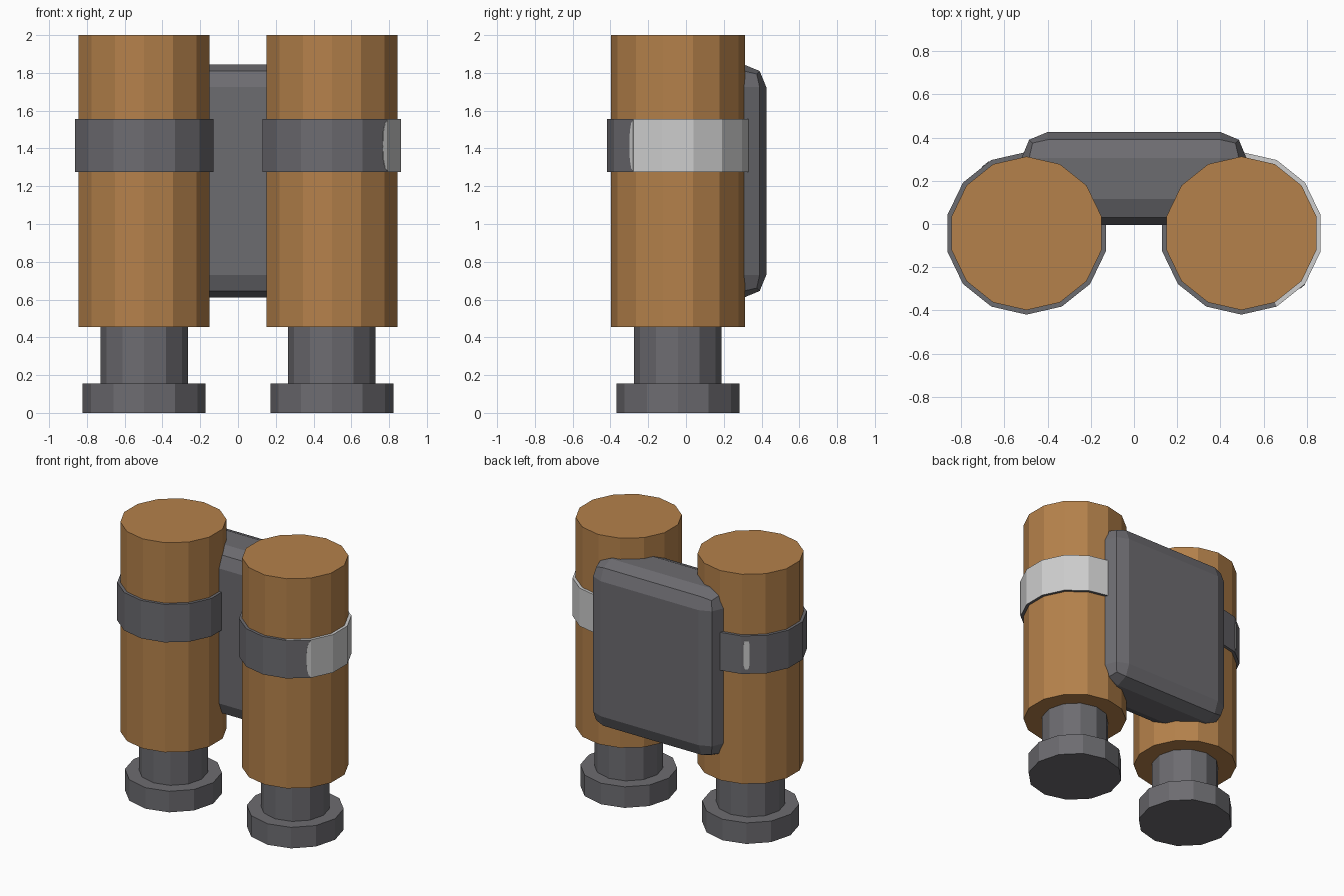
import bpy, bmesh, math
from mathutils import Vector

if "Cube" in bpy.data.objects:
    bpy.data.objects.remove(bpy.data.objects["Cube"])

CX, CY = 0.497, -0.043      # barrel axis
BAND_R, BAND_Z0, BAND_Z1 = 0.376, 1.275, 1.555


def material(name, rgb):
    m = bpy.data.materials.new(name)
    m.diffuse_color = (*rgb, 1)
    m.use_nodes = True
    m.node_tree.nodes["Principled BSDF"].inputs["Base Color"].default_value = m.diffuse_color
    return m


BROWN = material("tan_brown", (0.46, 0.22, 0.07))
GREY = material("dark_grey", (0.152, 0.149, 0.163))
LIGHT = material("light_grey", (0.61, 0.61, 0.61))


def finish(name, bm, *mats):
    bmesh.ops.recalc_face_normals(bm, faces=bm.faces[:])
    me = bpy.data.meshes.new(name)
    bm.to_mesh(me)
    bm.free()
    for m in mats:
        me.materials.append(m)
    ob = bpy.data.objects.new(name, me)
    bpy.context.collection.objects.link(ob)
    return ob


def rim(cx, r, n, k, z):
    a = math.pi / 2 + math.tau * k / n
    return Vector((cx + r * math.cos(a), CY + r * math.sin(a), z))


def prism(name, cx, r, n, z0, z1, mat):
    bm = bmesh.new()
    lo = [bm.verts.new(rim(cx, r, n, k, z0)) for k in range(n)]
    hi = [bm.verts.new(rim(cx, r, n, k, z1)) for k in range(n)]
    bm.faces.new(lo)
    bm.faces.new(hi)
    for k in range(n):
        j = (k + 1) % n
        bm.faces.new((lo[k], lo[j], hi[j], hi[k]))
    return finish(name, bm, mat)


def band(name, cx, light_sides, light_top):
    # closed ring; its inner wall is hidden inside the barrel
    bm = bmesh.new()
    section = [(BAND_R, BAND_Z0), (BAND_R, BAND_Z1), (0.33, BAND_Z1), (0.33, BAND_Z0)]
    loops = [[bm.verts.new(rim(cx, r, 14, k, z)) for k in range(14)] for r, z in section]
    for k in range(14):
        j = (k + 1) % 14
        for s in range(4):
            a, b = loops[s], loops[(s + 1) % 4]
            f = bm.faces.new((a[k], a[j], b[j], b[k]))
            if (s == 0 and k in light_sides) or (s == 1 and k in light_top):
                f.material_index = 1
    return finish(name, bm, GREY, LIGHT)


def patch(name, cx, k, outline):
    # thin plate on band side k; outline = (fraction along side, z)
    p, q = rim(cx, BAND_R, 14, k, 0), rim(cx, BAND_R, 14, k + 1, 0)
    out = ((p + q) / 2 - Vector((cx, CY, 0))).normalized() * 0.003
    bm = bmesh.new()
    base = [bm.verts.new(p.lerp(q, t) + Vector((0, 0, z))) for t, z in outline]
    top = [bm.verts.new(v.co + out) for v in base]
    bm.faces.new(base)
    bm.faces.new(top)
    n = len(base)
    for i in range(n):
        j = (i + 1) % n
        bm.faces.new((base[i], base[j], top[j], top[i]))
    return finish(name, bm, LIGHT)


# Barrels, necks and eyepieces
for side, s in (("left", -1), ("right", 1)):
    prism(side + "_barrel", s * CX, 0.355, 14, 0.455, 2.0, BROWN)
    prism(side + "_neck", s * CX, 0.231, 12, 0.15, 0.46, GREY)
    prism(side + "_eyepiece", s * CX, 0.325, 12, 0.0, 0.155, GREY)

# Bands, the right one pale on its outer side
band("left_band", -CX, (), ())
band("right_band", CX, range(9, 14), range(8, 14))
patch("right_band_patch", CX, 8, [(1, 1.28), (0.9, 1.295), (0.83, 1.34), (0.81, 1.41),
                                  (0.83, 1.49), (0.9, 1.535), (1, 1.55)])
patch("left_band_patch", -CX, 1, [(0.08, 1.34), (0.13, 1.31), (0.27, 1.31), (0.32, 1.34),
                                  (0.32, 1.49), (0.27, 1.52), (0.13, 1.52), (0.08, 1.49)])

# Central bridge body, a box with rounded edges
bm = bmesh.new()
bmesh.ops.create_cube(bm, size=1)
for v in bm.verts:
    v.co = Vector((v.co.x * 1.04, v.co.y * 0.43 + 0.21, v.co.z * 1.235 + 1.2275))
bmesh.ops.bevel(bm, geom=bm.edges[:], offset=0.12, segments=2, profile=0.5, affect='EDGES')
finish("bridge_body", bm, GREY)
